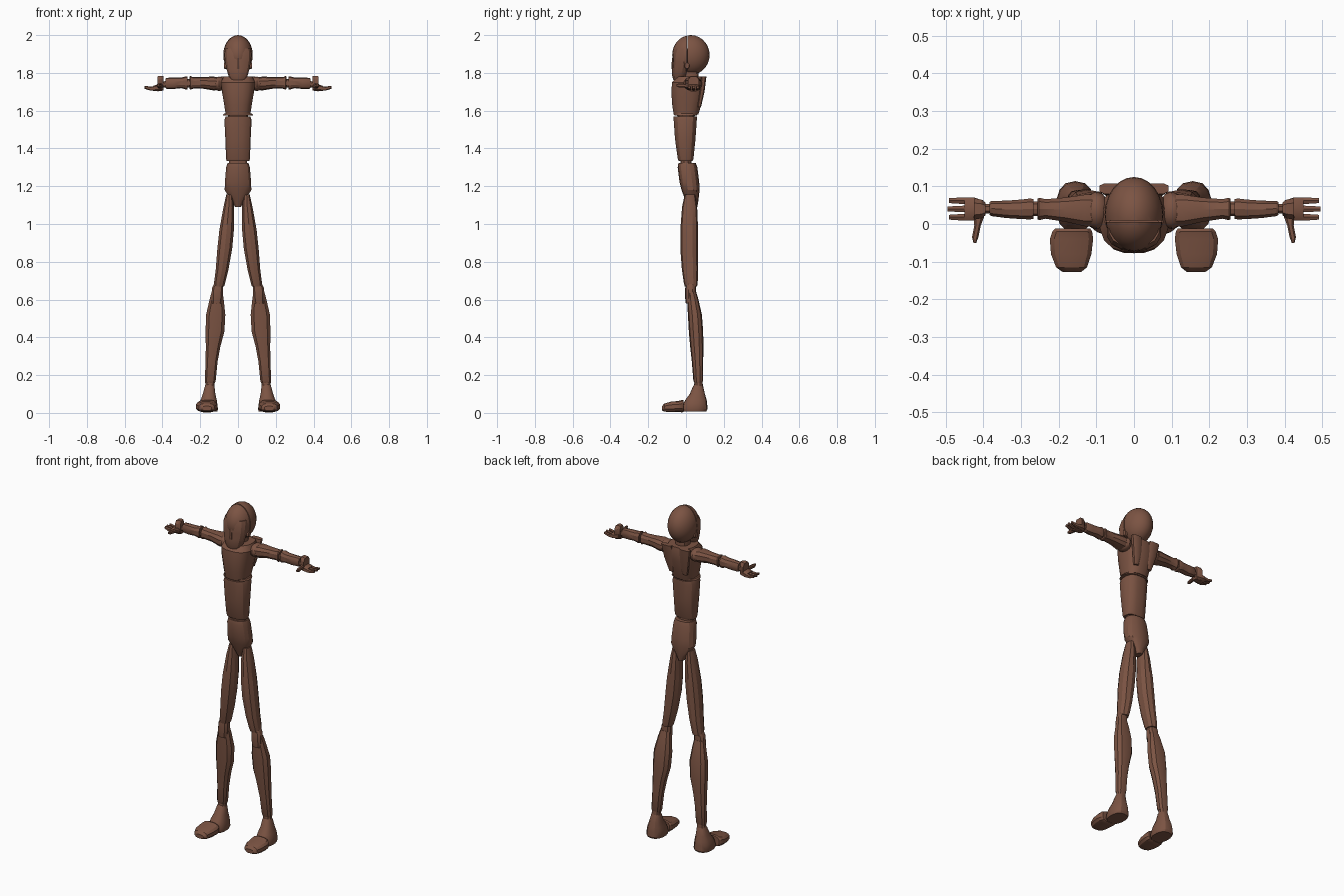
import bpy, bmesh, math
from mathutils import Vector

brown = bpy.data.materials.new("brown")
brown.diffuse_color = (0.20, 0.088, 0.056, 1)


def finish(bm, name, mirror, angle=28):
    bmesh.ops.recalc_face_normals(bm, faces=bm.faces)
    me = bpy.data.meshes.new(name)
    bm.to_mesh(me)
    bm.free()
    ob = bpy.data.objects.new(name, me)
    bpy.context.collection.objects.link(ob)
    me.materials.append(brown)
    if mirror:
        ob.modifiers.new("mirror", 'MIRROR')
    bpy.ops.object.select_all(action='DESELECT')
    ob.select_set(True)
    bpy.context.view_layer.objects.active = ob
    bpy.ops.object.shade_smooth_by_angle(angle=math.radians(angle))
    return ob


def loft(name, rings, axis='z', n=12, power=2.4, mirror=False):
    """Rings are (t, centre a, centre b, radius a, radius b) along an axis."""
    bm = bmesh.new()
    loops = []
    for t, ca, cb, ra, rb in rings:
        loop = []
        for i in range(n):
            w = 2 * math.pi * (i + 0.5) / n
            c, s = math.cos(w), math.sin(w)
            a = ca + ra * math.copysign(abs(c) ** (2 / power), c)
            b = cb + rb * math.copysign(abs(s) ** (2 / power), s)
            loop.append(bm.verts.new({'z': (a, b, t), 'x': (t, a, b), 'y': (a, t, b)}[axis]))
        loops.append(loop)
    for p, q in zip(loops, loops[1:]):
        for i in range(n):
            bm.faces.new((p[i], p[(i + 1) % n], q[(i + 1) % n], q[i]))
    bm.faces.new(loops[0])
    bm.faces.new(loops[-1])
    return finish(bm, name, mirror)


def ball(name, centre, radius, mirror=False, keep=None, seg=20):
    """Ellipsoid, optionally cut by a plane (point, normal), removing the normal side."""
    bm = bmesh.new()
    bmesh.ops.create_uvsphere(bm, u_segments=seg, v_segments=seg // 2 + 2, radius=1)
    for v in bm.verts:
        v.co = Vector(centre) + Vector([a * b for a, b in zip(v.co, radius)])
    if keep:
        r = bmesh.ops.bisect_plane(bm, geom=bm.verts[:] + bm.edges[:] + bm.faces[:],
                                   plane_co=keep[0], plane_no=keep[1], clear_outer=True)
        bmesh.ops.holes_fill(bm, edges=[e for e in bm.edges if e.is_boundary])
    return finish(bm, name, mirror)


# Head: two skull shells with a seam, a long face and ears
ball("skull_back", (0, 0.025, 1.895), (0.078, 0.1, 0.105), keep=((0, 0.009, 1.9), (0, -1, 0)), seg=24)
ball("skull_front", (0, 0.022, 1.895), (0.077, 0.095, 0.104), keep=((0, 0.005, 1.9), (0, 1, 0)), seg=24)
loft("face", [(1.762, 0, -0.04, 0.036, 0.027), (1.785, 0, -0.035, 0.052, 0.038),
              (1.82, 0, -0.03, 0.062, 0.043), (1.86, 0, -0.025, 0.07, 0.045),
              (1.9, 0, -0.02, 0.073, 0.05), (1.93, 0, -0.01, 0.068, 0.05)], n=14)
loft("nose", [(1.82, 0, -0.07, 0.011, 0.007), (1.835, 0, -0.07, 0.011, 0.008),
              (1.88, 0, -0.068, 0.006, 0.005)], n=6)
loft("ear", [(0.06, 0.005, 1.838, 0.014, 0.018), (0.073, 0.005, 1.838, 0.012, 0.016)],
     'x', 10, 2, True)
loft("neck", [(1.72, 0, 0.03, 0.04, 0.04), (1.84, 0, 0.025, 0.038, 0.04)], n=12)

# Trunk: chest, waist flange, abdomen and pelvis
loft("chest", [(1.58, 0, 0.0, 0.066, 0.066), (1.63, 0, 0.004, 0.074, 0.078),
               (1.70, 0, 0.009, 0.086, 0.088), (1.75, 0, 0.013, 0.092, 0.088),
               (1.78, 0, 0.024, 0.078, 0.072)], n=16, power=2.6)
loft("shoulder_blade", [(1.62, 0.045, 0.07, 0.014, 0.01), (1.70, 0.05, 0.085, 0.03, 0.014),
                        (1.782, 0.06, 0.094, 0.034, 0.015)], n=8, power=3, mirror=True)
loft("waist_flange", [(1.574, 0, -0.002, 0.082, 0.06), (1.584, 0, -0.002, 0.076, 0.064)], n=16)
loft("waist_joint", [(1.54, 0, 0, 0.055, 0.045), (1.6, 0, 0, 0.055, 0.05)], n=12)
loft("abdomen", [(1.333, 0, -0.002, 0.06, 0.037), (1.345, 0, -0.002, 0.064, 0.042),
                 (1.45, 0, -0.004, 0.068, 0.055), (1.55, 0, -0.004, 0.073, 0.062),
                 (1.57, 0, -0.004, 0.066, 0.062)], n=16, power=2.7)
loft("hip_joint", [(1.3, 0, 0, 0.05, 0.03), (1.35, 0, 0, 0.05, 0.03)], n=12)
loft("pelvis", [(1.09, 0, 0.035, 0.016, 0.025), (1.12, 0, 0.032, 0.035, 0.033),
                (1.18, 0, 0.024, 0.072, 0.048), (1.22, 0, 0.018, 0.071, 0.052),
                (1.30, 0, 0.008, 0.064, 0.052), (1.322, 0, 0.006, 0.057, 0.046)], n=14)

# Legs
loft("thigh", [(0.67, 0.1, 0.026, 0.028, 0.033), (0.69, 0.097, 0.025, 0.031, 0.037),
               (0.76, 0.084, 0.021, 0.035, 0.043), (0.87, 0.07, 0.017, 0.041, 0.047),
               (0.97, 0.06, 0.017, 0.04, 0.047), (1.09, 0.049, 0.019, 0.029, 0.04),
               (1.155, 0.046, 0.021, 0.017, 0.028)], n=10, mirror=True)
loft("knee", [(0.58, 0.113, 0.025, 0.028, 0.026), (0.62, 0.11, 0.024, 0.032, 0.03),
              (0.66, 0.108, 0.024, 0.031, 0.028), (0.685, 0.104, 0.025, 0.022, 0.026)], n=10, mirror=True)
loft("calf", [(0.157, 0.148, 0.065, 0.026, 0.02), (0.17, 0.147, 0.065, 0.03, 0.026),
              (0.27, 0.14, 0.061, 0.033, 0.03), (0.35, 0.132, 0.057, 0.04, 0.035),
              (0.43, 0.122, 0.053, 0.052, 0.038), (0.52, 0.118, 0.047, 0.053, 0.037),
              (0.6, 0.113, 0.036, 0.039, 0.03), (0.64, 0.111, 0.03, 0.03, 0.024)], n=10, mirror=True)
loft("ankle", [(0.1, 0.152, 0.067, 0.026, 0.025), (0.165, 0.148, 0.066, 0.025, 0.022)], n=10, mirror=True)
loft("heel", [(0.008, 0.156, 0.045, 0.047, 0.062), (0.02, 0.156, 0.046, 0.051, 0.068),
              (0.05, 0.156, 0.049, 0.047, 0.063), (0.07, 0.155, 0.053, 0.043, 0.056),
              (0.1, 0.153, 0.06, 0.034, 0.04), (0.14, 0.15, 0.064, 0.026, 0.027),
              (0.15, 0.15, 0.065, 0.022, 0.02)], n=14, mirror=True)
loft("toes", [(-0.127, 0.165, 0.024, 0.026, 0.012), (-0.115, 0.166, 0.028, 0.042, 0.022),
              (-0.08, 0.167, 0.032, 0.055, 0.028), (-0.04, 0.166, 0.034, 0.059, 0.03),
              (-0.02, 0.164, 0.036, 0.054, 0.034), (-0.012, 0.163, 0.036, 0.048, 0.031)],
     'y', 12, 2.8, True)

# Arms
ball("shoulder", (0.1, 0.036, 1.742), (0.035, 0.05, 0.038), True, seg=12)
loft("upper_arm", [(0.1, 0.036, 1.742, 0.044, 0.032), (0.13, 0.036, 1.744, 0.044, 0.037),
                   (0.18, 0.038, 1.747, 0.034, 0.031), (0.235, 0.04, 1.747, 0.027, 0.03),
                   (0.252, 0.04, 1.747, 0.031, 0.036), (0.257, 0.04, 1.747, 0.028, 0.032)],
     'x', 10, mirror=True)
loft("elbow", [(0.25, 0.04, 1.745, 0.02, 0.022), (0.28, 0.04, 1.745, 0.02, 0.022)], 'x', 10, mirror=True)
loft("forearm", [(0.267, 0.04, 1.747, 0.027, 0.034), (0.275, 0.04, 1.747, 0.029, 0.035),
                 (0.3, 0.039, 1.747, 0.027, 0.028), (0.34, 0.039, 1.745, 0.024, 0.03),
                 (0.378, 0.041, 1.745, 0.021, 0.029), (0.384, 0.041, 1.745, 0.018, 0.025)],
     'x', 10, mirror=True)
loft("wrist", [(0.375, 0.041, 1.742, 0.013, 0.018), (0.41, 0.041, 1.735, 0.014, 0.017)], 'x', 8, mirror=True)
loft("hand_cuff", [(0.395, 0.04, 1.745, 0.018, 0.04), (0.405, 0.04, 1.745, 0.026, 0.042),
                   (0.425, 0.04, 1.742, 0.03, 0.042)], 'x', 8, 3, True)
loft("palm", [(0.4, 0.04, 1.725, 0.024, 0.02), (0.425, 0.04, 1.722, 0.032, 0.018),
              (0.45, 0.04, 1.718, 0.032, 0.014)], 'x', 8, 3, True)
for i in range(3):
    y = 0.018 + 0.022 * i
    tip = 0.492 if i != 1 else 0.496
    loft("finger_%d" % (i + 1), [(0.44, y, 1.718, 0.01, 0.012), (0.465, y, 1.717, 0.009, 0.01),
                                 (tip, y, 1.724, 0.007, 0.008)], 'x', 6, 3, True)
loft("thumb", [(-0.05, 0.423, 1.735, 0.004, 0.007), (-0.035, 0.422, 1.733, 0.009, 0.011),
               (-0.005, 0.416, 1.732, 0.009, 0.011), (0.02, 0.412, 1.73, 0.015, 0.014)],
     'y', 8, 2.6, True)
